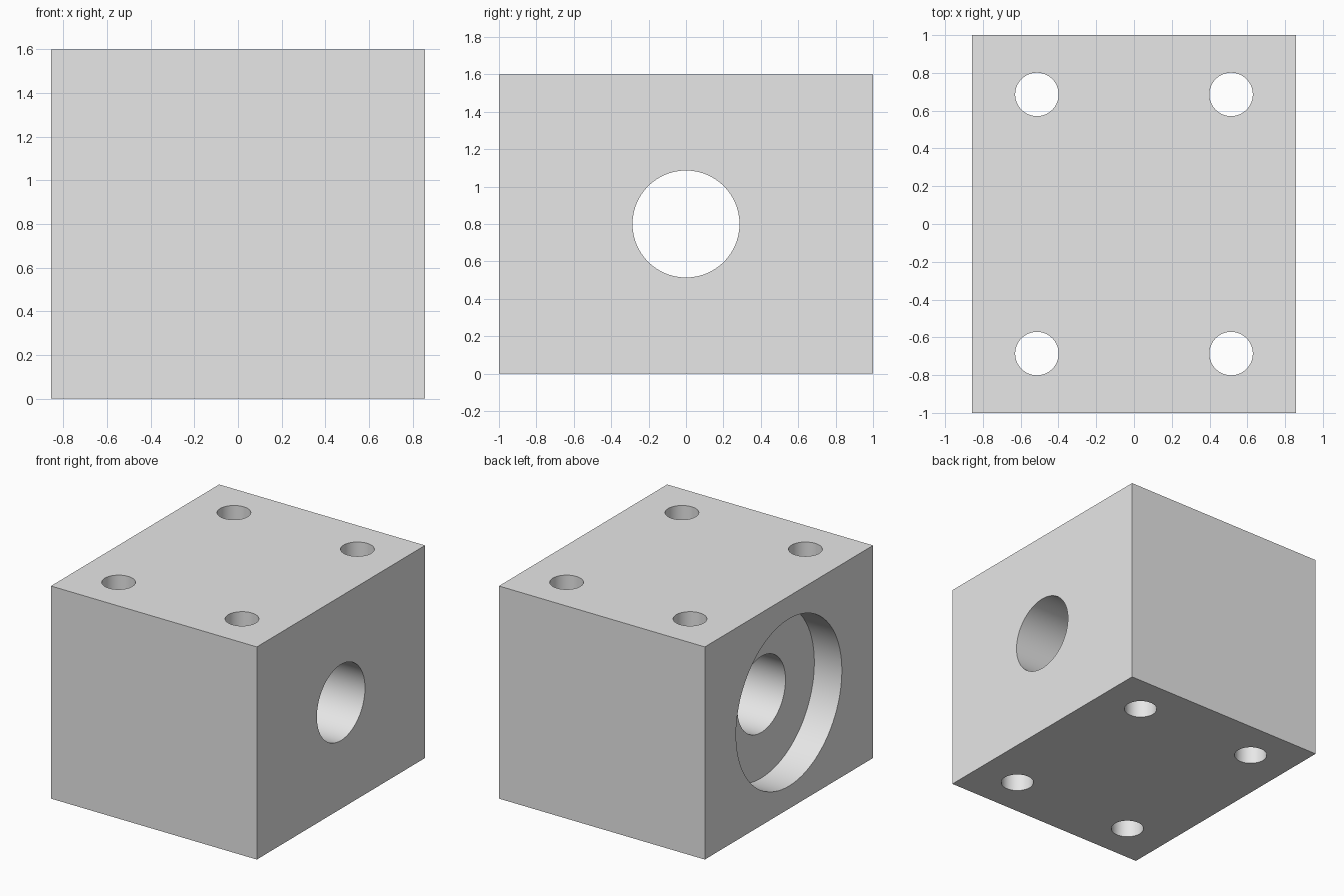
import bpy
import math

cube = bpy.data.objects.get("Cube")
if cube:
    bpy.data.objects.remove(cube, do_unlink=True)

# Overall size and bore dimensions
WIDTH, DEPTH, HEIGHT = 1.714, 2.0, 1.6
MID = HEIGHT / 2
BORE_R, RECESS_R, RECESS_DEPTH = 0.286, 0.629, 0.229
BOLT_R, BOLT_X, BOLT_Y = 0.115, 0.514, 0.686

# Material
grey = bpy.data.materials.new("light grey")
grey.use_nodes = True
grey.diffuse_color = (0.8, 0.8, 0.8, 1)
grey.node_tree.nodes["Principled BSDF"].inputs["Base Color"].default_value = (0.8, 0.8, 0.8, 1)

# Solid block
bpy.ops.mesh.primitive_cube_add(size=1, location=(0, 0, MID))
block = bpy.context.object
block.name = "bored_block"
block.scale = (WIDTH, DEPTH, HEIGHT)
bpy.ops.object.transform_apply(location=True, rotation=True, scale=True)
block.data.materials.append(grey)


def drill(radius, length, center, along_x=False):
    """Cut a round hole through the block and discard the cutter."""
    tilt = (0, math.pi / 2, 0) if along_x else (0, 0, 0)
    bpy.ops.mesh.primitive_cylinder_add(vertices=96, radius=radius, depth=length,
                                        location=center, rotation=tilt)
    cutter = bpy.context.object
    cutter.hide_render = True
    cutter.data.materials.append(grey)
    cut = block.modifiers.new("hole", 'BOOLEAN')
    cut.operation = 'DIFFERENCE'
    cut.solver = 'EXACT'
    cut.object = cutter
    bpy.ops.object.select_all(action='DESELECT')
    block.select_set(True)
    bpy.context.view_layer.objects.active = block
    bpy.ops.object.modifier_apply(modifier=cut.name)
    bpy.data.objects.remove(cutter, do_unlink=True)


# Wide shallow recess on the -x side, then the bore through its centre
drill(RECESS_R, 2 * RECESS_DEPTH, (-WIDTH / 2, 0, MID), along_x=True)
drill(BORE_R, 2 * WIDTH, (0, 0, MID), along_x=True)

# Four vertical bolt holes
for sx in (-1, 1):
    for sy in (-1, 1):
        drill(BOLT_R, 2 * HEIGHT, (sx * BOLT_X, sy * BOLT_Y, MID))

# Smooth hole walls, crisp edges
bpy.ops.object.shade_smooth_by_angle(angle=math.radians(30))
